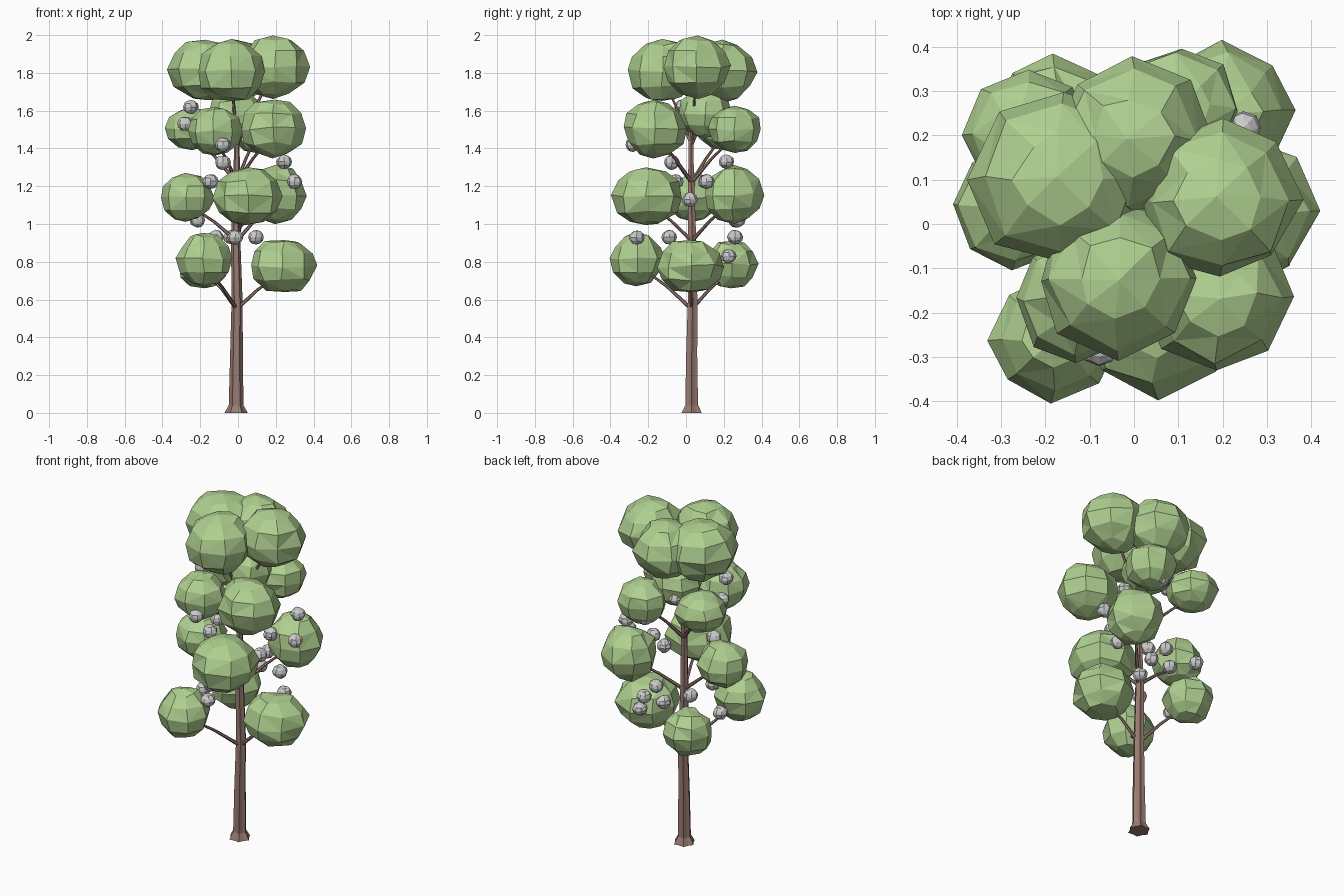
import bpy, bmesh, math, random
from mathutils import Vector

if "Cube" in bpy.data.objects:
    bpy.data.objects.remove(bpy.data.objects["Cube"])

random.seed(4)


def material(name, rgb):
    m = bpy.data.materials.new(name)
    m.diffuse_color = (*rgb, 1)
    m.use_nodes = True
    m.node_tree.nodes["Principled BSDF"].inputs["Base Color"].default_value = m.diffuse_color
    return m


leaf = material("leaf_green", (0.43, 0.63, 0.28))
bark = material("bark_brown", (0.32, 0.20, 0.17))


def finish(bm, name, mat=None):
    bmesh.ops.recalc_face_normals(bm, faces=bm.faces)
    me = bpy.data.meshes.new(name)
    bm.to_mesh(me)
    bm.free()
    ob = bpy.data.objects.new(name, me)
    bpy.context.collection.objects.link(ob)
    if mat:
        me.materials.append(mat)
    return ob


def blob(name, centre, r, rz, mat=None, jitter=0.06, rings=6):
    """Faceted, slightly irregular ball."""
    bm = bmesh.new()
    bmesh.ops.create_uvsphere(bm, u_segments=8, v_segments=rings, radius=1)
    for v in bm.verts:
        p = v.co + Vector([random.uniform(-jitter, jitter) for _ in range(3)])
        v.co = Vector((p.x * r, p.y * r, p.z * rz)) + Vector(centre)
    bmesh.ops.triangulate(bm, faces=bm.faces)
    return finish(bm, name, mat)


def tube(name, points, radii, sides, mat, flute=0.0):
    """Tapered tube through points; flute pushes alternate sides in."""
    pts = [Vector(p) for p in points]
    bm = bmesh.new()
    loops = []
    for i, p in enumerate(pts):
        d = (pts[min(i + 1, len(pts) - 1)] - pts[max(i - 1, 0)]).normalized()
        if i == 0 and flute:
            d = Vector((0, 0, 1))
        u = d.cross(Vector((0, 1, 0.01))).normalized()
        w = d.cross(u)
        ring = []
        for k in range(sides):
            a = 2 * math.pi * k / sides
            r = radii[i] * (1 - flute * (k % 2))
            ring.append(bm.verts.new(p + (u * math.cos(a) + w * math.sin(a)) * r))
        loops.append(ring)
    for a, b in zip(loops, loops[1:]):
        for k in range(sides):
            n = (k + 1) % sides
            bm.faces.new((a[k], a[n], b[n], b[k]))
    bm.faces.new(loops[0])
    bm.faces.new(loops[-1])
    return finish(bm, name, mat)


# Trunk with flared foot
AX, AY = -0.007, 0.03
tube("trunk",
     [(-0.01, AY, 0), (-0.01, AY, 0.04), (-0.008, AY, 0.3), (-0.005, 0.035, 0.6),
      (-0.012, 0.033, 0.9), (-0.007, 0.027, 1.25), (-0.005, 0.025, 1.62)],
     [0.062, 0.039, 0.034, 0.029, 0.025, 0.018, 0.010], 12, bark, 0.2)

# Foliage tiers: branch start height, then (x, y, z, radius, half height)
tiers = [
    (0.55, [(-0.18, -0.257, 0.815, 0.143, 0.14), (0.237, 0.02, 0.778, 0.173, 0.145),
            (-0.18, 0.24, 0.785, 0.138, 0.128)]),
    (0.91, [(0.05, -0.205, 1.145, 0.184, 0.157), (0.205, 0.25, 1.155, 0.156, 0.15),
            (-0.272, 0.04, 1.14, 0.142, 0.125)]),
    (1.22, [(0.185, -0.165, 1.505, 0.168, 0.156), (-0.125, -0.17, 1.49, 0.143, 0.131),
            (-0.243, 0.2, 1.505, 0.143, 0.112), (0.1, 0.262, 1.5, 0.14, 0.125)]),
    (1.42, [(-0.165, 0.105, 1.815, 0.2, 0.166), (-0.007, 0.195, 1.81, 0.178, 0.16),
            (0.19, 0.055, 1.832, 0.182, 0.163), (-0.035, -0.125, 1.81, 0.185, 0.165)]),
]
for t, (z0, blobs) in enumerate(tiers, 1):
    for n, (x, y, z, r, rz) in enumerate(blobs, 1):
        blob(f"foliage_{t}_{n}", (x, y, z), r, rz, leaf)
        # Slim branch rising out of the trunk, curving out into the foliage
        s = Vector((AX, AY, z0))
        e = Vector((x, y, z - 0.03))
        m = s.lerp(e, 0.45) + Vector((0, 0, 0.012))
        tube(f"branch_{t}_{n}", [s, m, e], [0.011, 0.008, 0.005], 6, bark)
blob("foliage_core", (-0.01, 0.1, 1.585), 0.145, 0.128, leaf)

# Pale fruit
fruit = [(-0.25, -0.02, 1.62), (-0.28, 0.06, 1.53), (-0.065, 0.19, 1.53), (-0.08, -0.28, 1.42),
         (0.06, 0.3, 1.42), (-0.08, -0.075, 1.325), (0.245, 0.215, 1.33),
         (0.3, 0.11, 1.225), (-0.145, -0.055, 1.225), (0.14, 0.105, 1.225), (0.13, 0.02, 1.13),
         (-0.215, 0.265, 1.02), (0.005, 0.275, 1.02), (-0.115, -0.09, 0.93),
         (-0.015, -0.26, 0.928), (0.095, 0.26, 0.93), (-0.035, 0.26, 0.93),
         (0.145, 0.225, 0.83), (-0.24, 0.02, 0.83)]
for n, c in enumerate(fruit, 1):
    blob(f"fruit_{n}", c, 0.041, 0.038, None, 0.06, 6)
